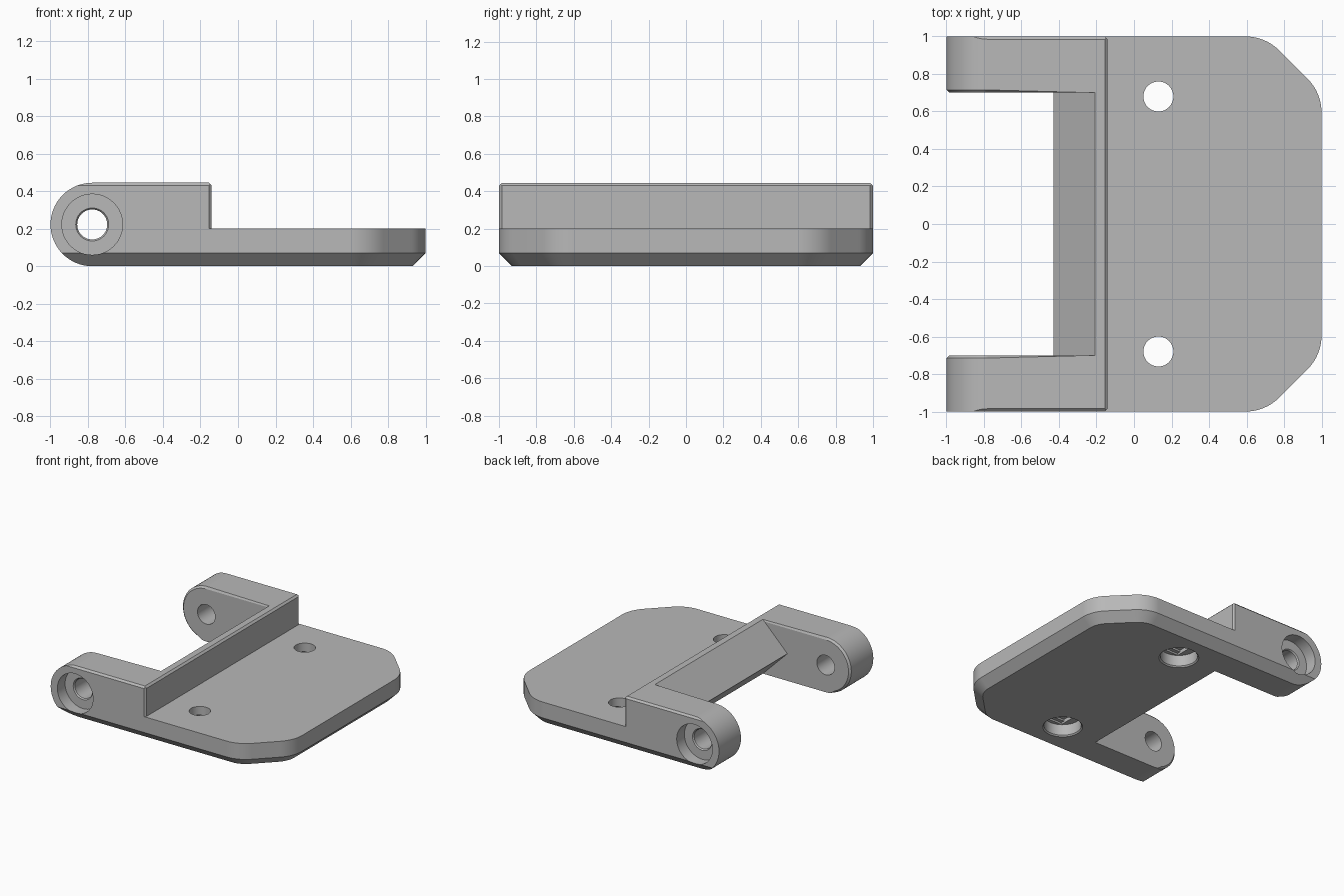
import bpy, bmesh, math
from mathutils import Matrix, Vector

cube = bpy.data.objects.get("Cube")
if cube:
    bpy.data.objects.remove(cube, do_unlink=True)

HEIGHT, PLATE, STEP_X = 0.445, 0.2, -0.14
PIVOT_R = HEIGHT / 2
PIVOT_X = -1 + PIVOT_R
FILLET, CORNER = 0.25, 0.7
ARM_Y, EASE, FOOT = 0.7, 0.015, 0.07
SCREW_X, SCREW_Y, BORE = 0.13, 0.68, 0.08

grey = bpy.data.materials.new("light grey plastic")
grey.use_nodes = True
grey.diffuse_color = (0.48, 0.48, 0.48, 1)
grey.node_tree.nodes["Principled BSDF"].inputs["Base Color"].default_value = grey.diffuse_color


def make_object(name, bm):
    bmesh.ops.recalc_face_normals(bm, faces=bm.faces)
    mesh = bpy.data.meshes.new(name)
    bm.to_mesh(mesh)
    bm.free()
    obj = bpy.data.objects.new(name, mesh)
    bpy.context.collection.objects.link(obj)
    mesh.materials.append(grey)
    return obj


def loft(name, rings):
    """Solid through rings that share one point count."""
    bm = bmesh.new()
    loops = [[bm.verts.new(p) for p in ring] for ring in rings]
    for low, high in zip(loops, loops[1:]):
        for i in range(len(low)):
            j = (i + 1) % len(low)
            bm.faces.new((low[i], low[j], high[j], high[i]))
    bm.faces.new(loops[0])
    bm.faces.new(loops[-1])
    return make_object(name, bm)


def side_prism(name, profile, half):
    """Extrude an x-z profile along y."""
    return loft(name, [[(x, y, z) for x, z in profile] for y in (-half, half)])


def cylinder(name, radius, start, end, radius_end=None):
    start, end = Vector(start), Vector(end)
    axis = end - start
    turn = Vector((0, 0, 1)).rotation_difference(axis).to_matrix().to_4x4()
    bm = bmesh.new()
    bmesh.ops.create_cone(bm, cap_ends=True, segments=48, radius1=radius,
                          radius2=radius_end or radius, depth=axis.length,
                          matrix=Matrix.Translation((start + end) / 2) @ turn)
    return make_object(name, bm)


def box(name, size, centre, turn=0):
    bm = bmesh.new()
    bmesh.ops.create_cube(bm, size=1, matrix=Matrix.Translation(centre)
                          @ Matrix.Rotation(turn, 4, 'Z') @ Matrix.Diagonal((*size, 1)))
    return make_object(name, bm)


def combine(target, tool, operation='DIFFERENCE'):
    tool.hide_render = True
    mod = target.modifiers.new(operation.title(), 'BOOLEAN')
    mod.operation, mod.solver, mod.object = operation, 'EXACT', tool
    bpy.context.view_layer.objects.active = target
    bpy.ops.object.modifier_apply(modifier=mod.name)
    bpy.data.objects.remove(tool, do_unlink=True)


def footprint(z, inset):
    """Plan outline with clipped, rounded corners on the +x end."""
    tangent = CORNER - FILLET * math.tan(math.pi / 8)
    inner = 1 - FILLET
    corner = []
    for (cx, cy), start in (((inner, tangent), 0), ((tangent, inner), 45)):
        for i in range(9):
            a = math.radians(start + 45 * i / 8)
            corner.append((cx + (FILLET - inset) * math.cos(a),
                           cy + (FILLET - inset) * math.sin(a)))
    half = corner + [(-1.2, 1 - inset)]
    return [(x, y, z) for x, y in half] + [(x, -y, z) for x, y in reversed(half)]


# Main body: chamfered footprint trimmed by the side profile
over = 0.02
bracket = loft("hinge_bracket", [
    footprint(-over, FOOT + over), footprint(FOOT, 0),
    footprint(HEIGHT - EASE, 0), footprint(HEIGHT + over, EASE + over)])
profile = [(1.1, 0), (1.1, PLATE), (STEP_X, PLATE), (STEP_X, HEIGHT - EASE),
           (STEP_X - EASE, HEIGHT)]
for i in range(33):
    a = math.pi / 2 + math.pi * i / 32
    profile.append((PIVOT_X + PIVOT_R * math.cos(a), PIVOT_R + PIVOT_R * math.sin(a)))
combine(bracket, side_prism("side_profile", profile, 1.3), 'INTERSECT')

# Opening between the arms, leaving a wedge-shaped web
nose, out = -0.43, 0.1
back = nose + PIVOT_R + out
combine(bracket, side_prism("arm_opening", [
    (-1.3, -out), (back, -out), (nose, PIVOT_R), (back, HEIGHT + out),
    (-1.3, HEIGHT + out)], ARM_Y))

# Eased inner edges of the arms
bm = bmesh.new()
bm.from_mesh(bracket.data)
bmesh.ops.dissolve_degenerate(bm, dist=1e-5, edges=bm.edges)
inner_edges = []
for edge in bm.edges:
    a, b = (v.co for v in edge.verts)
    if (abs(a.y - b.y) < 1e-4 and abs(abs(a.y) - ARM_Y) < 1e-4
            and len(edge.link_faces) == 2 and (a.z + b.z) / 2 > 0.01
            and edge.calc_face_angle_signed() > 1):
        inner_edges.append(edge)
bmesh.ops.bevel(bm, geom=inner_edges, offset=EASE, segments=1, affect='EDGES')
bm.to_mesh(bracket.data)
bm.free()

for side in (-1, 1):
    # Eased upright corner of the raised step
    width = EASE * math.sqrt(2)
    combine(bracket, box("step_corner", (width, width, 0.4),
                         (STEP_X, side, PLATE + 0.2), math.pi / 4))

    # Pivot hole, its eased mouth and the outer counterbore
    def pivot(y):
        return (PIVOT_X, side * y, PIVOT_R)
    combine(bracket, cylinder("pivot_hole", BORE, pivot(0.6), pivot(1.1)))
    combine(bracket, cylinder("pivot_counterbore", 0.162, pivot(0.9), pivot(1.1)))
    combine(bracket, cylinder("pivot_mouth", BORE, pivot(0.89), pivot(0.91), BORE + 0.016))

    # Screw hole with a stepped counterbore underneath
    def screw(z):
        return (SCREW_X, side * SCREW_Y, z)
    combine(bracket, cylinder("screw_hole", BORE, screw(-0.1), screw(0.3)))
    combine(bracket, cylinder("screw_counterbore", 0.14, screw(-0.1), screw(0.1)))
    combine(bracket, cylinder("screw_mouth", 0.16, screw(-0.01), screw(0.01), 0.14))
    combine(bracket, box("screw_step", (2 * BORE, 0.22, 0.1), screw(0.065)))
    combine(bracket, box("screw_square", (2 * BORE, 2 * BORE, 0.1), screw(0.08)))

# Smooth the rounded surfaces and keep the flats flat
bpy.ops.object.select_all(action='DESELECT')
bracket.select_set(True)
bpy.context.view_layer.objects.active = bracket
bpy.ops.object.shade_smooth_by_angle(angle=math.radians(20))
weighted = bracket.modifiers.new("Flat shading", 'WEIGHTED_NORMAL')
weighted.keep_sharp = True
